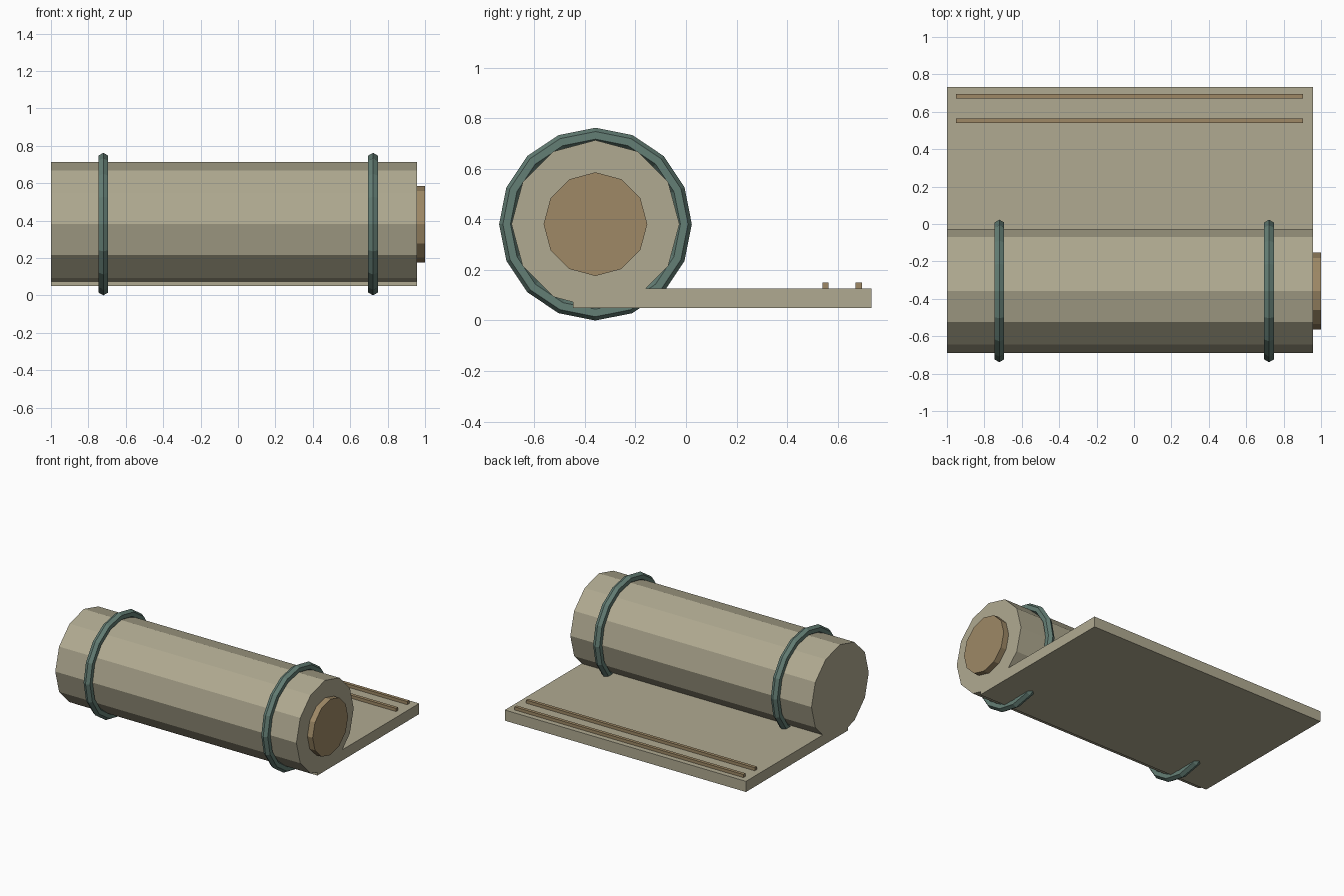
import bpy
from math import pi

cube = bpy.data.objects.get("Cube")
if cube:
    bpy.data.objects.remove(cube, do_unlink=True)


def make_material(name, rgb):
    mat = bpy.data.materials.new(name)
    mat.use_nodes = True
    mat.diffuse_color = (*rgb, 1)
    mat.node_tree.nodes["Principled BSDF"].inputs["Base Color"].default_value = (*rgb, 1)
    return mat


khaki = make_material("khaki cloth", (0.434, 0.402, 0.283))
tan = make_material("tan trim", (0.342, 0.25, 0.133))
teal = make_material("teal strap", (0.127, 0.209, 0.178))

ROLL_Y, ROLL_Z = -0.358, 0.381
LEFT, RIGHT = -1.0, 0.957


def finish(name, mat):
    obj = bpy.context.object
    obj.name = obj.data.name = name
    obj.data.materials.append(mat)
    return obj


def box(name, lo, hi, mat):
    bpy.ops.mesh.primitive_cube_add(size=1, location=[(a + b) / 2 for a, b in zip(lo, hi)])
    bpy.context.object.scale = [b - a for a, b in zip(lo, hi)]
    bpy.ops.object.transform_apply(location=False, rotation=False, scale=True)
    return finish(name, mat)


def drum(name, x0, x1, radius, mat):
    # Twelve-sided drum lying along x
    bpy.ops.mesh.primitive_cylinder_add(
        vertices=12, radius=radius, depth=x1 - x0,
        location=((x0 + x1) / 2, ROLL_Y, ROLL_Z), rotation=(0, pi / 2, 0))
    return finish(name, mat)


# Rolled cloth and its end disc
drum("rolled_cloth", LEFT, RIGHT, 0.332, khaki)
drum("end_disc", RIGHT - 0.02, 1.0, 0.205, tan)

# Unrolled flap lying flat behind the roll
box("flat_flap", (LEFT, -0.447, 0.049), (RIGHT, 0.733, 0.127), khaki)

# Two raised trim strips near the free edge
for label, y in (("inner", 0.552), ("outer", 0.683)):
    box(label + "_trim_strip", (-0.953, y - 0.012, 0.12), (0.904, y + 0.012, 0.15), tan)

# Straps around the roll
for side, x in (("right", -0.72), ("left", 0.722)):
    bpy.ops.mesh.primitive_torus_add(
        major_segments=16, minor_segments=6, major_radius=0.351, minor_radius=0.03,
        location=(x, ROLL_Y, ROLL_Z), rotation=(0, pi / 2, 0))
    finish(side + "_strap", teal)
